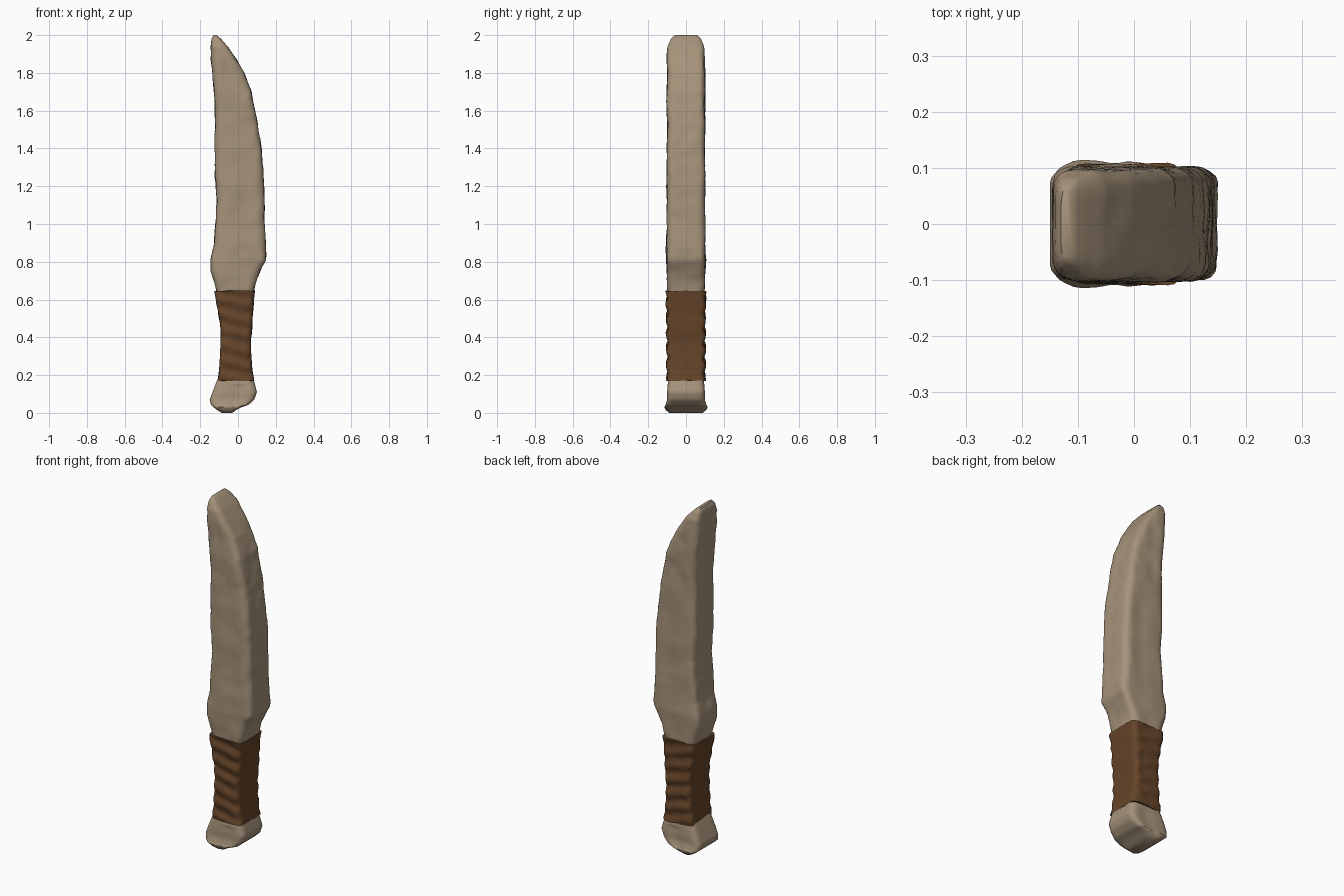
import bpy, bmesh, math
from mathutils import Vector, noise

cube = bpy.data.objects.get("Cube")
if cube:
    bpy.data.objects.remove(cube, do_unlink=True)


def material(name, colour):
    mat = bpy.data.materials.new(name)
    mat.use_nodes = True
    mat.diffuse_color = (*colour, 1)
    mat.node_tree.nodes["Principled BSDF"].inputs["Base Color"].default_value = (*colour, 1)
    return mat


bone = material("bone", (0.38, 0.29, 0.195))
leather = material("brown leather", (0.13, 0.058, 0.022))


def interpolate(rows, z):
    """Left edge, right edge and half depth of the outline at a height."""
    for low, high in zip(rows, rows[1:]):
        if z <= high[0]:
            t = (z - low[0]) / (high[0] - low[0])
            return [a + (b - a) * t for a, b in zip(low[1:], high[1:])]
    return rows[-1][1:]


def section(left, right, depth, corner):
    """Rounded rectangle with subdivided sides, counter-clockwise from above."""
    cx, half = (left + right) / 2, (right - left) / 2
    rx, ry = min(corner, half * 0.6), min(corner * 0.8, depth * 0.6)
    points = []
    for quarter, (sx, sy) in enumerate([(1, 1), (-1, 1), (-1, -1), (1, -1)]):
        for step in range(5):
            a = (quarter + step / 4) * math.pi / 2
            points.append(Vector((cx + sx * (half - rx) + rx * math.cos(a),
                                  sy * (depth - ry) + ry * math.sin(a), 0)))
        start = points[-1]
        nx, ny = [(-1, 1), (-1, -1), (1, -1), (1, 1)][quarter]
        a = (quarter + 1) * math.pi / 2
        end = Vector((cx + nx * (half - rx) + rx * math.cos(a),
                      ny * (depth - ry) + ry * math.sin(a), 0))
        points += [start.lerp(end, k / 6) for k in range(1, 6)]
    return points


def loft(name, rows, spacing, corner, mat, shape):
    """Skin rounded sections through the outline, then carve with shape()."""
    heights = {row[0] for row in rows}
    count = round((rows[-1][0] - rows[0][0]) / spacing)
    for k in range(1, count):
        z = rows[0][0] + k * spacing
        if min(abs(z - h) for h in heights) > spacing * 0.4:
            heights.add(z)
    bm = bmesh.new()
    rings = []
    for z in sorted(heights):
        left, right, depth = interpolate(rows, z)
        ring = []
        for p in section(left, right, depth, corner):
            p.z = z
            ring.append(bm.verts.new(shape(p, (left + right) / 2, depth)))
        rings.append(ring)
    for low, high in zip(rings, rings[1:]):
        for i in range(len(low)):
            j = (i + 1) % len(low)
            bm.faces.new((low[i], low[j], high[j], high[i]))
    bm.faces.new(rings[0][::-1])
    bm.faces.new(rings[-1])
    mesh = bpy.data.meshes.new(name)
    bm.to_mesh(mesh)
    bm.free()
    mesh.materials.append(mat)
    obj = bpy.data.objects.new(name, mesh)
    bpy.context.collection.objects.link(obj)
    bpy.ops.object.select_all(action="DESELECT")
    obj.select_set(True)
    bpy.context.view_layer.objects.active = obj
    bpy.ops.object.shade_smooth_by_angle(angle=math.radians(50))
    return obj


def chipped(p, cx, depth):
    """Worn hand-carved surface, roughest on the broad faces."""
    rough = noise.noise(Vector((p.x * 14, p.y * 9, p.z * 7)))
    fine = noise.noise(Vector((p.x * 30, p.y * 20, p.z * 18)))
    fade = min(1, (2 - p.z) * 8)
    p.y *= 1 + (0.07 * rough + 0.025 * fine) * fade
    p.x += 0.005 * fine * fade
    return p


def wrapped(p, cx, depth):
    """Slanted cord turns on the broad faces and a ragged seam at both ends."""
    turn = math.sin((p.z + 0.25 * (p.x - cx)) * math.tau / 0.08)
    loose = noise.noise(Vector((p.x * 25, p.y * 10, p.z * 20)))
    if abs(p.y) > depth * 0.6:
        p.y *= 1 + 0.045 * turn + 0.05 * loose
    p.x += 0.003 * loose
    p.z += 0.007 * noise.noise(Vector((p.x * 40, p.y * 40, 0)))
    return p


def knobbly(p, cx, depth):
    """Shallow groove down the knuckle end."""
    groove = math.exp(-((p.x - cx - 0.02) / 0.025) ** 2)
    p.y *= 1 - 0.05 * groove * (p.z < 0.15)
    return p


# Outline rows: height, left edge, right edge, half depth
blade_rows = [
    (0.61, -0.11, 0.078, 0.09), (0.65, -0.115, 0.085, 0.098),
    (0.71, -0.13, 0.1, 0.1), (0.75, -0.145, 0.115, 0.1),
    (0.81, -0.145, 0.147, 0.104), (0.88, -0.128, 0.147, 0.102),
    (1, -0.12, 0.14, 0.1), (1.12, -0.112, 0.14, 0.1),
    (1.25, -0.122, 0.135, 0.1), (1.45, -0.122, 0.118, 0.1),
    (1.6, -0.12, 0.09, 0.1), (1.7, -0.126, 0.07, 0.102),
    (1.8, -0.135, 0.032, 0.1), (1.87, -0.143, -0.008, 0.1),
    (1.94, -0.144, -0.055, 0.096), (1.98, -0.14, -0.09, 0.08),
    (2, -0.13, -0.112, 0.06)]
handle_rows = [
    (0.17, -0.107, 0.085, 0.1), (0.25, -0.098, 0.074, 0.1),
    (0.36, -0.092, 0.067, 0.1), (0.45, -0.092, 0.075, 0.1),
    (0.55, -0.108, 0.08, 0.101), (0.645, -0.124, 0.09, 0.104)]
pommel_rows = [
    (0, -0.085, -0.03, 0.09), (0.015, -0.11, -0.01, 0.107),
    (0.03, -0.13, 0.02, 0.114), (0.042, -0.143, 0.055, 0.108),
    (0.07, -0.15, 0.086, 0.1), (0.11, -0.135, 0.1, 0.1),
    (0.15, -0.12, 0.09, 0.097), (0.21, -0.095, 0.073, 0.09)]

# Thick carved blade
loft("blade", blade_rows, 0.02, 0.04, bone, chipped)
# Cord-wrapped grip
loft("handle_wrap", handle_rows, 0.01, 0.03, leather, wrapped)
# Knuckle-shaped butt
loft("pommel", pommel_rows, 0.012, 0.035, bone, knobbly)
